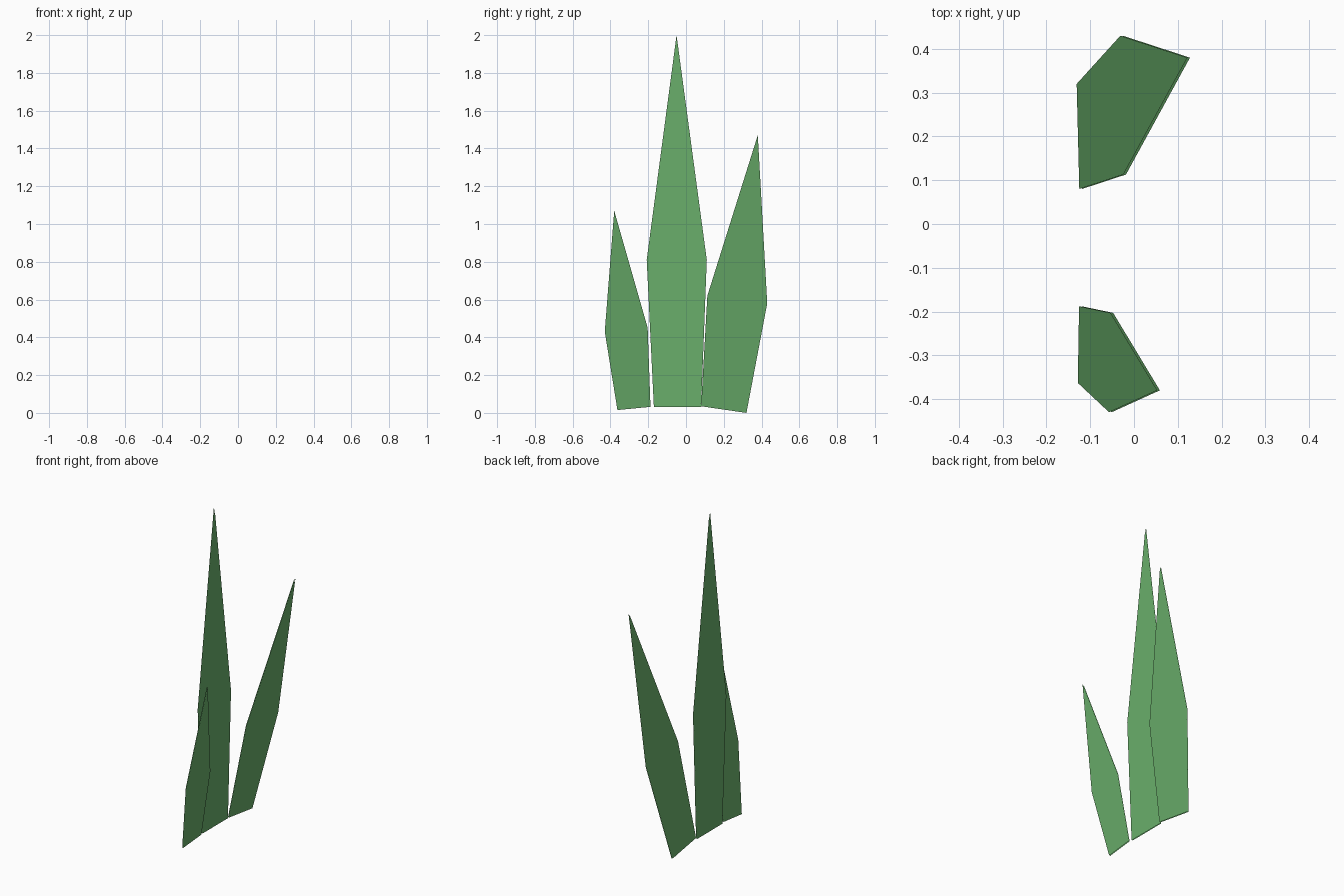
import bpy

if "Cube" in bpy.data.objects:
    bpy.data.objects.remove(bpy.data.objects["Cube"])

green = bpy.data.materials.new("leaf_green")
green.diffuse_color = (0.144, 0.43, 0.147, 1)
green.use_nodes = True
green.node_tree.nodes["Principled BSDF"].inputs["Base Color"].default_value = green.diffuse_color

BASE_X = -0.125   # front sheet at ground level
LEAN = 0.172      # x gained per unit of height on the side leaves
GAP = 0.006       # distance between front and back sheets


def leaf(name, outline, lean):
    """Two open, back-to-back sheets from a (y, z) outline."""
    n = len(outline)
    front = [(BASE_X + lean * z, y, z) for y, z in outline]
    back = [(x - GAP, y, z) for x, y, z in front]
    mesh = bpy.data.meshes.new(name)
    mesh.from_pydata(front + back, [], [range(n), range(2 * n - 1, n - 1, -1)])
    mesh.materials.append(green)
    obj = bpy.data.objects.new(name, mesh)
    bpy.context.collection.objects.link(obj)


# Tall upright leaf
leaf("middle_leaf", [(-0.17, 0.03), (0.08, 0.03), (0.11, 0.81),
                     (-0.05, 2.0), (-0.208, 0.81)], 0)
# Leaning leaves on either side
leaf("large_side_leaf", [(0.08, 0.035), (0.32, 0.0), (0.43, 0.58),
                         (0.38, 1.47), (0.113, 0.62)], LEAN)
leaf("small_side_leaf", [(-0.363, 0.015), (-0.188, 0.032), (-0.203, 0.45),
                         (-0.38, 1.07), (-0.43, 0.43)], LEAN)
